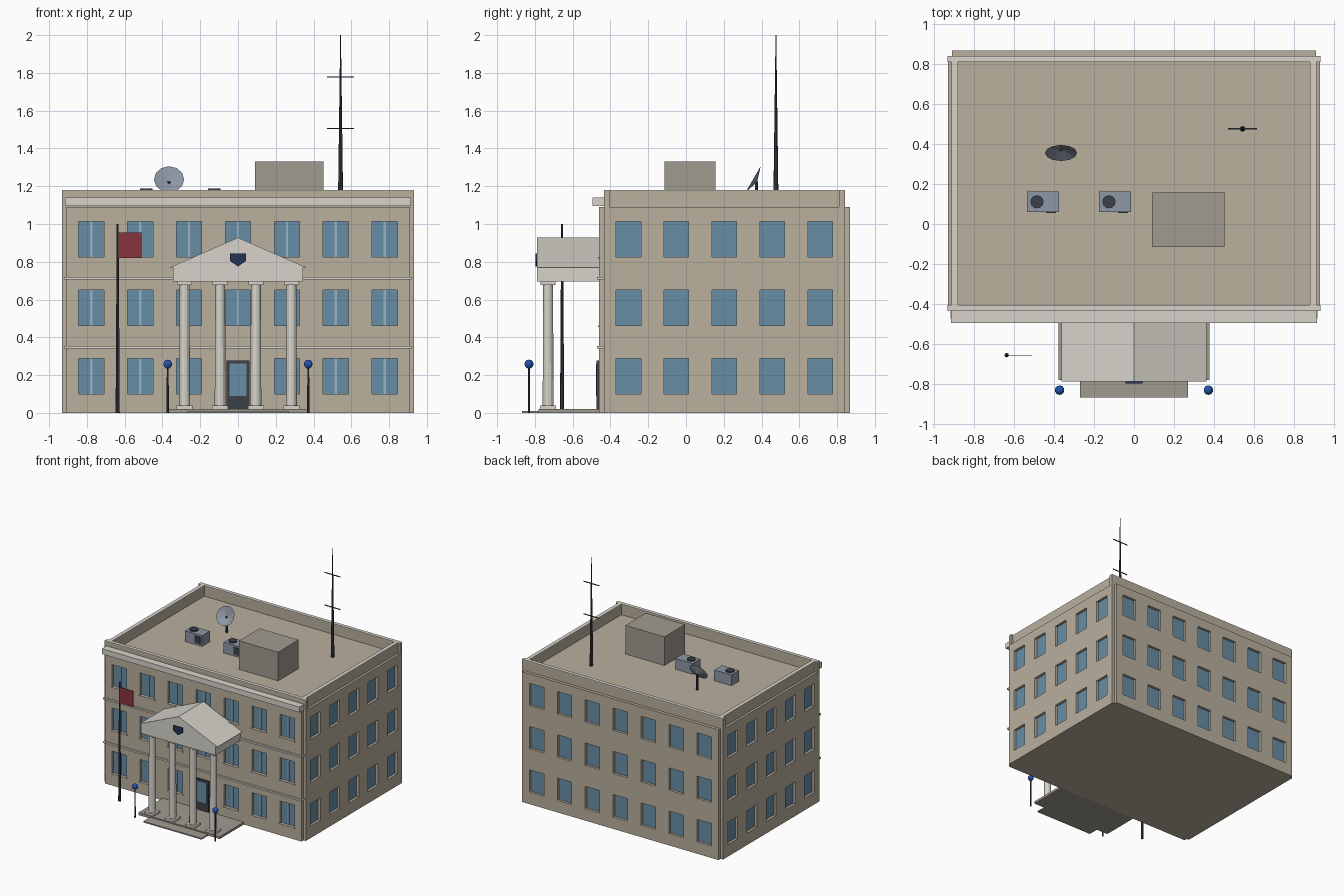
import bpy, bmesh, math
from mathutils import Vector

if "Cube" in bpy.data.objects:
    bpy.data.objects.remove(bpy.data.objects["Cube"])

def mat(name, r, g, b):
    m = bpy.data.materials.new(name)
    m.diffuse_color = [(c / 255) ** 2.2 for c in (r, g, b)] + [1]
    m.use_nodes = True
    m.node_tree.nodes["Principled BSDF"].inputs["Base Color"].default_value = m.diffuse_color
    return m

STONE = mat("stone", 184, 174, 156)
TRIM = mat("trim", 215, 211, 202)
GLASS = mat("glass", 104, 140, 165)
MULLION = mat("mullion", 150, 178, 196)
DARK = mat("dark_metal", 62, 66, 74)
STEEL = mat("steel", 140, 150, 164)
CONCRETE = mat("concrete", 160, 153, 143)
RED = mat("red", 135, 55, 65)
NAVY = mat("navy", 42, 55, 85)
BLUE = mat("blue", 40, 85, 175)

def finish(bm, name, m):
    bmesh.ops.recalc_face_normals(bm, faces=bm.faces)
    me = bpy.data.meshes.new(name)
    bm.to_mesh(me)
    bm.free()
    me.materials.append(m)
    ob = bpy.data.objects.new(name, me)
    bpy.context.collection.objects.link(ob)
    return ob

def box(name, x, y, z, m):
    """Box from (min, max) ranges."""
    bm = bmesh.new()
    bmesh.ops.create_cube(bm, size=1)
    for v in bm.verts:
        v.co = [r[0] + (c + 0.5) * (r[1] - r[0]) for c, r in zip(v.co, (x, y, z))]
    return finish(bm, name, m)

def rod(name, x, y, z0, z1, r0, r1, m, sides=8):
    bm = bmesh.new()
    bmesh.ops.create_cone(bm, cap_ends=True, segments=sides, radius1=r0, radius2=r1, depth=z1 - z0)
    ob = finish(bm, name, m)
    ob.location = (x, y, (z0 + z1) / 2)
    return ob

def prism(name, pts, y0, y1, m):
    """Extrude an x-z profile along y."""
    bm = bmesh.new()
    f = bm.faces.new([bm.verts.new((x, y0, z)) for x, z in pts])
    ext = bmesh.ops.extrude_face_region(bm, geom=[f])["geom"]
    bmesh.ops.translate(bm, vec=(0, y1 - y0, 0), verts=[v for v in ext if isinstance(v, bmesh.types.BMVert)])
    return finish(bm, name, m)

X, YF, YB = 0.905, -0.434, 0.841      # core block
ROWS = [0.10, 0.4625, 0.825]          # window bottoms
WH = 0.187
ROOF = 1.09

# Core block carrying the roof deck
box("building_core", (-X, X), (YF, YB), (0, ROOF), STONE)

def facade(name, origin, angle, u0, u1, cols, w, skip=(), front=False):
    """Wall panel with window openings; panel faces local -y before rotation."""
    us = sorted([u0, u1] + [c + s * w / 2 for c in cols for s in (-1, 1)])
    zs = sorted([0, ROOF] + ROWS + [z + WH for z in ROWS])
    T = 0.0265
    bm = bmesh.new()
    grid = [[bm.verts.new((u, -T, z)) for z in zs] for u in us]
    for i in range(len(us) - 1):
        for j in range(len(zs) - 1):
            if not (i % 2 and j % 2) or (i // 2, j // 2) in skip:
                bm.faces.new((grid[i][j], grid[i + 1][j], grid[i + 1][j + 1], grid[i][j + 1]))
    bmesh.ops.recalc_face_normals(bm, faces=bm.faces)
    ext = bmesh.ops.extrude_face_region(bm, geom=bm.faces[:])["geom"]
    bmesh.ops.translate(bm, vec=(0, T, 0), verts=[v for v in ext if isinstance(v, bmesh.types.BMVert)])
    obs = [finish(bm, name + "_wall", STONE)]
    # Panes, plus mullions and sills on the entrance side
    for i, c in enumerate(cols):
        for j, z in enumerate(ROWS):
            if (i, j) in skip:
                continue
            obs.append(box(name + "_window", (c - w / 2, c + w / 2), (-0.005, 0), (z, z + WH), GLASS))
            if front:
                obs.append(box(name + "_mullion", (c - .006, c + .006), (-0.011, -0.004), (z, z + WH), MULLION))
                obs.append(box(name + "_sill", (c - w / 2 - .008, c + w / 2 + .008), (-T - .006, -T), (z - .008, z), STONE))
    for o in obs:
        o.location = origin
        o.rotation_euler.z = angle

cols7 = [0.259 * (i - 3) for i in range(7)]
mid = (YF + YB) / 2
half = (YB - YF) / 2
cols5 = [0.254 * (i - 2) for i in range(5)]
facade("front", (0, YF, 0), 0, -0.91, 0.91, cols7, 0.134, skip={(3, 0)}, front=True)
facade("back", (0, YB, 0), math.pi, -0.91, 0.91, cols7, 0.134)
facade("right", (X, mid, 0), math.pi / 2, -half, half, cols5, 0.13)
facade("left", (-X, mid, 0), -math.pi / 2, -half, half, cols5, 0.13)

# Parapets with a thin pale coping
XO = 0.9325
for part, z, m in (("parapet", (ROOF, 1.174), STONE), ("coping", (1.174, 1.18), TRIM)):
    box("front_" + part, (-XO, XO), (YF, YF + .03), z, m)
    box("back_" + part, (-XO, XO), (YB - .03, YB), z, m)
    for s, side in ((-1, "left"), (1, "right")):
        box(side + "_" + part, sorted((s * .88, s * .912)), (YF + .03, YB - .03), z, m)

# Front cornice and string courses
box("front_cornice", (-.915, .915), (-.495, YF), (1.095, 1.14), TRIM)
for z in (0.34, 0.705):
    box("string_course", (-.918, .918), (-.472, YF), (z, z + .014), TRIM)

# Portico: platform, step, columns, pediment
box("portico_floor", (-.377, .377), (-.78, -.45), (0, .02), CONCRETE)
box("entrance_step", (-.27, .27), (-.8675, -.77), (0, .01), CONCRETE)
for x in (-.283, -.0945, .0945, .283):
    box("column_base", (x - .042, x + .042), (-.772, -.688), (.02, .038), TRIM)
    rod("column_shaft", x, -.73, .038, .677, .029, .026, TRIM, 12)
    box("column_capital", (x - .04, x + .04), (-.77, -.69), (.677, .697), TRIM)
prism("portico_pediment", [(-.345, .695), (.345, .695), (.345, .77), (.362, .77), (0, .928),
                           (-.362, .77), (-.345, .77)], -.788, -.455, TRIM)
prism("shield_emblem", [(-.043, .845), (.043, .845), (.043, .805), (0, .775), (-.043, .805)], -.797, -.786, NAVY)

# Entrance door
box("door_frame", (-.06, .06), (-.474, -.45), (.02, .278), DARK)
box("door_glass", (-.044, .044), (-.477, -.47), (.09, .262), GLASS)

# Globe lamps
for s in (-1, 1):
    x = .372 * s
    rod("lamp_post", x, -.831, 0, .24, .006, .005, DARK)
    bm = bmesh.new()
    bmesh.ops.create_uvsphere(bm, u_segments=10, v_segments=6, radius=.024)
    finish(bm, "lamp_globe", BLUE).location = (x, -.831, .258)

# Flag
rod("flag_pole", -.637, -.656, 0, 1.0, .011, .005, DARK)
box("flag", (-.632, -.51), (-.658, -.654), (.82, .955), RED)

# Roof equipment
box("stair_house", (.09, .452), (-.115, .157), (ROOF, 1.33), CONCRETE)
for x in (-.535, -.175):
    box("cooling_unit", (x, x + .16), (.06, .163), (ROOF, 1.18), STEEL)
    rod("cooling_fan", x + .05, .111, 1.18, 1.189, .033, .033, DARK, 12)
    box("cooling_grille", (x + .095, x + .145), (.054, .06), (1.105, 1.165), DARK)

# Dish: shallow cone leaning back, on a short post
bm = bmesh.new()
bmesh.ops.create_cone(bm, cap_ends=False, segments=12, radius1=0, radius2=.08, depth=.025)
bmesh.ops.remove_doubles(bm, verts=bm.verts, dist=1e-5)
dish = finish(bm, "dish", STEEL)
dish.rotation_euler.x = math.radians(60)
dish.location = Vector((-.365, .366, 1.23))
rod("dish_post", -.365, .372, ROOF, 1.225, .008, .008, DARK)

# Antenna mast
rod("antenna_mast", .543, .476, ROOF, 2.0, .014, .002, DARK)
for z in (1.505, 1.778):
    box("antenna_bar", (.471, .615), (.473, .479), (z - .003, z + .003), DARK)
